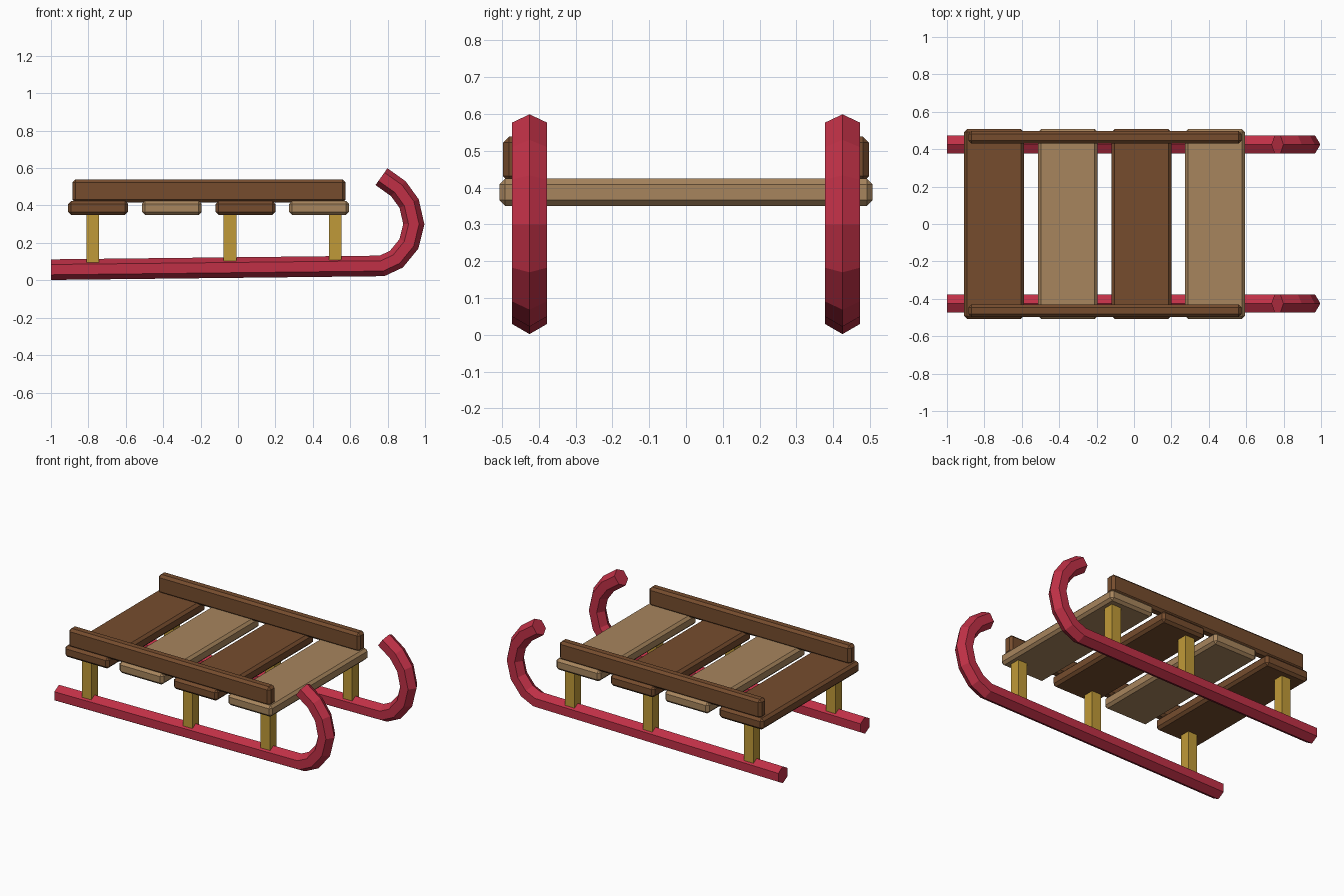
import bpy
import bmesh
import math
from mathutils import Vector

cube = bpy.data.objects.get("Cube")
if cube:
    bpy.data.objects.remove(cube, do_unlink=True)


def material(name, rgb):
    mat = bpy.data.materials.new(name)
    mat.use_nodes = True
    mat.diffuse_color = (*rgb, 1)
    mat.node_tree.nodes["Principled BSDF"].inputs["Base Color"].default_value = (*rgb, 1)
    return mat


dark_wood = material("dark wood", (0.18, 0.073, 0.027))
light_wood = material("light wood", (0.39, 0.235, 0.11))
post_wood = material("golden wood", (0.527, 0.323, 0.04))
red_paint = material("red paint", (0.527, 0.03, 0.062))


def finish(bm, name, mat):
    bmesh.ops.recalc_face_normals(bm, faces=bm.faces)
    mesh = bpy.data.meshes.new(name)
    bm.to_mesh(mesh)
    bm.free()
    mesh.materials.append(mat)
    obj = bpy.data.objects.new(name, mesh)
    bpy.context.collection.objects.link(obj)
    return obj


def box(name, low, high, mat, bevel=0):
    low, high = Vector(low), Vector(high)
    bm = bmesh.new()
    bmesh.ops.create_cube(bm, size=1)
    bmesh.ops.scale(bm, vec=high - low, verts=bm.verts)
    bmesh.ops.translate(bm, vec=(low + high) / 2, verts=bm.verts)
    obj = finish(bm, name, mat)
    if bevel:
        mod = obj.modifiers.new("chamfer", "BEVEL")
        mod.width = bevel
        mod.segments = 1
    return obj


def runner(name, y, radius=0.055, sides=6):
    # Hexagonal bar swept along the ground and up through the curl
    path = [Vector(p) for p in ((-1, 0.057), (0.77, 0.077), (0.847, 0.113),
                                (0.914, 0.195), (0.94, 0.30), (0.915, 0.41),
                                (0.857, 0.49), (0.767, 0.554))]
    bm = bmesh.new()
    rings = []
    for i, p in enumerate(path):
        before = (p - path[i - 1]).normalized() if i else None
        after = (path[i + 1] - p).normalized() if i < len(path) - 1 else None
        tangent = ((before or after) + (after or before)).normalized()
        normal = Vector((-tangent.y, tangent.x))
        if i == 0:
            normal = Vector((0, 1))
        miter = 1 / max(tangent.dot(before or after), 0.5)
        ring = []
        for k in range(sides):
            a = math.tau * k / sides
            q = p + normal * radius * miter * math.cos(a)
            ring.append(bm.verts.new((q.x, y + radius * math.sin(a), q.y)))
        rings.append(ring)
    for r, s in zip(rings, rings[1:]):
        for k in range(sides):
            n = (k + 1) % sides
            bm.faces.new((r[k], r[n], s[n], s[k]))
    bm.faces.new(rings[0])
    bm.faces.new(rings[-1])
    return finish(bm, name, red_paint)


# Seat planks in alternating woods
for i in range(4):
    x = -0.748 + 0.394 * i
    box(f"seat_plank_{i + 1}", (x - 0.16, -0.507, 0.35), (x + 0.16, 0.507, 0.424),
        light_wood if i % 2 else dark_wood, 0.016)

# Each side has a rail, a runner and three posts
for side, y in (("left", 0.425), ("right", -0.425)):
    s = math.copysign(1, y)
    inner, outer = sorted((s * 0.43, s * 0.497))
    box(f"{side}_side_rail", (-0.886, inner, 0.415), (0.576, outer, 0.538), dark_wood, 0.016)
    runner(f"{side}_runner", y)
    for part, x in (("back", -0.776), ("middle", -0.043), ("front", 0.52)):
        box(f"{side}_{part}_post", (x - 0.034, y - 0.034, 0.08),
            (x + 0.034, y + 0.034, 0.37), post_wood)
